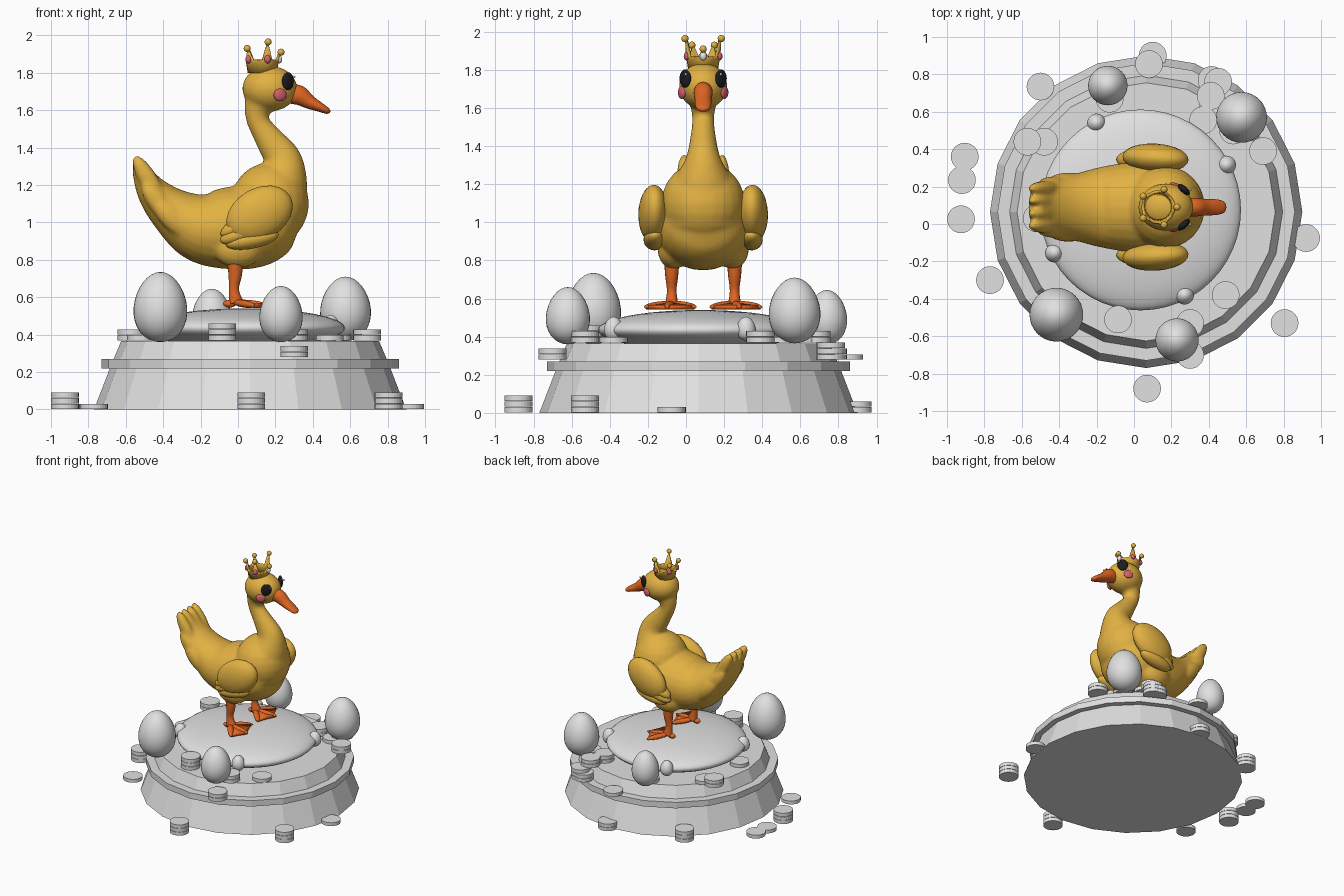
import bpy, bmesh
from math import sin, cos, pi, tau, atan2
from mathutils import Matrix, Vector

default_cube = bpy.data.objects.get("Cube")
if default_cube:
    bpy.data.objects.remove(default_cube)

MID_Y = .09  # symmetry plane of the bird


def material(name, red, green, blue):
    mat = bpy.data.materials.new(name)
    mat.use_nodes = True
    colour = (red, green, blue, 1)
    mat.diffuse_color = colour
    mat.node_tree.nodes["Principled BSDF"].inputs["Base Color"].default_value = colour
    return mat


stone = material("pale stone", .75, .75, .75)
gold = material("golden yellow", .76, .44, .055)
orange = material("orange", .74, .13, .016)
pink = material("pink", .68, .12, .16)
black = material("eye black", .012, .012, .014)
white = material("pearl white", .85, .85, .85)


def finish(bm, name, mat, smooth=True):
    bmesh.ops.recalc_face_normals(bm, faces=bm.faces)
    for face in bm.faces:
        face.smooth = smooth
    mesh = bpy.data.meshes.new(name)
    bm.to_mesh(mesh)
    bm.free()
    mesh.materials.append(mat)
    obj = bpy.data.objects.new(name, mesh)
    bpy.context.scene.collection.objects.link(obj)
    return obj


def ellipsoid(bm, centre, size, direction=(1, 0), yaw=0, segments=24):
    """Stretched sphere whose long axis follows an (x, z) direction."""
    pitch = atan2(-direction[1], direction[0])
    matrix = (Matrix.Translation(centre) @ Matrix.Rotation(yaw, 4, "Z")
              @ Matrix.Rotation(pitch, 4, "Y") @ Matrix.Diagonal((*size, 1)))
    return bmesh.ops.create_uvsphere(bm, u_segments=segments, v_segments=segments // 2,
                                     radius=1, matrix=matrix)["verts"]


def bridge(bm, rings):
    """Join rings of vertices into a capped tube."""
    count = len(rings[0])
    for low, high in zip(rings, rings[1:]):
        for i in range(count):
            j = (i + 1) % count
            bm.faces.new((low[i], low[j], high[j], high[i]))
    bm.faces.new(rings[0])
    bm.faces.new(rings[-1])


def loft(bm, stations, y=MID_Y, segments=24, steps=5):
    """Smooth tube through stations of (x, z, in-plane radius, half width)."""
    keys = [Vector(s) for s in stations]
    keys = [keys[0]] + keys + [keys[-1]]
    path = []
    for a, b, c, d in zip(keys, keys[1:], keys[2:], keys[3:]):
        for k in range(steps):
            t = k / steps
            path.append(b + (c - a) * (t / 2) + (a * 2 - b * 5 + c * 4 - d) * (t * t / 2)
                        + (b * 3 - a - c * 3 + d) * (t ** 3 / 2))
    path.append(keys[-1])
    rings = []
    for i, (x, z, radius, width) in enumerate(path):
        ahead, behind = path[min(i + 1, len(path) - 1)], path[max(i - 1, 0)]
        tangent = Vector((ahead[0] - behind[0], ahead[1] - behind[1])).normalized()
        ring = []
        for k in range(segments):
            up = radius * cos(tau * k / segments)
            side = width * sin(tau * k / segments)
            ring.append(bm.verts.new((x - tangent.y * up, y + side, z + tangent.x * up)))
        rings.append(ring)
    bridge(bm, rings)


def lathe(bm, profile, x, y, segments):
    bridge(bm, [[bm.verts.new((x + r * cos(tau * i / segments), y + r * sin(tau * i / segments), z))
                 for i in range(segments)] for r, z in profile])


# Stepped pedestal with a rim
bm = bmesh.new()
lathe(bm, [(.835, 0), (.75, .22), (.795, .22), (.795, .27), (.73, .27), (.69, .365)], .065, .065, 20)
finish(bm, "pedestal", stone, smooth=False)

# Rounded cushion
bm = bmesh.new()
ellipsoid(bm, (.035, .075, .435), (.537, .537, .105), segments=48)
finish(bm, "cushion", stone)

# Eggs: position, radius, base height, total height
eggs = [(-.14, .74, .105, .36, .285), (.575, .57, .135, .365, .345),
        (-.415, -.485, .143, .36, .375), (.23, -.62, .115, .36, .3),
        (-.2, .54, .05, .38, .125), (.495, .315, .05, .38, .125),
        (-.425, -.155, .05, .38, .125), (.27, -.38, .05, .38, .125)]
for x, y, radius, base, height in eggs:
    bm = bmesh.new()
    middle = base + height / 2
    for vert in ellipsoid(bm, (0, 0, 0), (radius, radius, height / 2), segments=32):
        taper = 1 - .12 * vert.co.z / (height / 2)
        vert.co = (x + vert.co.x * taper, y + vert.co.y * taper, middle + vert.co.z)
    finish(bm, "egg", stone)

# Coin stacks grouped by resting height: x, y, number of coins
GROUND, STEP, TOP = 0, .278, .368
coin_stacks = {
    GROUND: [(.1, .9, 2), (-.5, .735, 3), (-.905, .36, 1), (-.92, .235, 1), (-.925, .025, 3),
             (-.77, -.3, 1), (.92, -.075, 1), (.805, -.53, 3), (.07, -.88, 3)],
    STEP: [(.08, .855, 1), (.415, .77, 2), (.45, .76, 3), (.3, -.7, 2)],
    TOP: [(.41, .685, 2), (.42, .62, 1), (.37, .555, 2), (.69, .39, 2), (-.57, .44, 2),
          (-.48, .44, 1), (-.13, .67, 1), (-.52, .03, 1), (.3, -.53, 2), (-.085, -.51, 3),
          (.49, -.38, 1), (.53, .5, 1)],
}
COIN_RADIUS, COIN_HEIGHT = .074, .031
for base, stacks in coin_stacks.items():
    for x, y, count in stacks:
        bm = bmesh.new()
        for level in range(count):
            z = base + COIN_HEIGHT * (level + .5)
            bmesh.ops.create_cone(bm, cap_ends=True, segments=28, radius1=COIN_RADIUS,
                                  radius2=COIN_RADIUS, depth=COIN_HEIGHT * .92,
                                  matrix=Matrix.Translation((x, y, z)))
        finish(bm, "coin_stack", stone, smooth=False)

# Body, neck, head, thighs and tail fused into one smooth skin
bm = bmesh.new()
loft(bm, [(-.53, 1.3, .04, .1), (-.46, 1.17, .085, .135), (-.35, 1.06, .13, .165),
          (-.2, .975, .19, .21), (-.03, .97, .222, .24), (.12, .985, .215, .245),
          (.24, 1.03, .16, .19), (.31, 1.05, .08, .1)])
ellipsoid(bm, (.17, 1.11, 1.09)[:1] + (MID_Y, 1.1), (.21, .22, .22))
loft(bm, [(.15, 1.03, .2, .22), (.185, 1.13, .195, .2), (.23, 1.24, .145, .145),
          (.235, 1.34, .103, .09), (.17, 1.44, .077, .068), (.108, 1.54, .06, .058),
          (.11, 1.62, .078, .07), (.15, 1.7, .1, .1)])
ellipsoid(bm, (.17, MID_Y, 1.715), (.148, .128, .122))
for side in (-1, 1):
    ellipsoid(bm, (0, MID_Y + side * .155, .86), (.13, .085, .105))
    for spread in (.035, .1):
        ellipsoid(bm, (-.475, MID_Y + side * spread, 1.22), (.16, .04, .05), (-.5, .87))
    ellipsoid(bm, (-.42, MID_Y + side * .125, 1.1), (.14, .04, .055), (-.62, .78))
    ellipsoid(bm, (-.35, MID_Y + side * .14, 1.02), (.14, .045, .06), (-.72, .7))
body = finish(bm, "body", gold)
remesh = body.modifiers.new("fuse", "REMESH")
remesh.mode = "VOXEL"
remesh.voxel_size = .013
remesh.use_smooth_shade = True
soften = body.modifiers.new("soften", "SMOOTH")
soften.factor = .5
soften.iterations = 6

# Wings, legs, webbed feet, eyes and cheeks on both sides
for side, label in ((-1, "right"), (1, "left")):
    def across(offset):
        return MID_Y + side * offset

    bm = bmesh.new()
    ellipsoid(bm, (.115, across(.262), 1.045), (.19, .078, .137), (.85, .5), yaw=-side * .06)
    for x, z, tilt in ((.035, 1.0, .55), (.04, .95, .38), (.075, .91, .2)):
        ellipsoid(bm, (x, across(.255), z), (.145, .058, .05), (-1, -tilt))
    finish(bm, label + "_wing", gold)

    bm = bmesh.new()
    loft(bm, [(-.015, .8, .045, .04), (-.015, .72, .036, .034), (-.022, .64, .027, .025),
              (-.01, .57, .04, .035)], across(.165), 16)
    finish(bm, label + "_leg", orange)

    bm = bmesh.new()
    ankle = Vector((-.02, across(.165), .575))
    tips = [Vector((x, across(y), .555)) for x, y in ((.09, .045), (.15, .19), (.08, .3))]
    for tip in tips:
        reach = tip - ankle
        ellipsoid(bm, (ankle + tip) / 2, (reach.length / 2 + .015, .023, .02),
                  (1, -.1), yaw=atan2(reach.y, reach.x), segments=16)
    ellipsoid(bm, (-.045, across(.165), .565), (.035, .022, .02), segments=16)
    outline = [ankle, tips[0], tips[0].lerp(tips[1], .5) * .97 + ankle * .03, tips[1],
               tips[1].lerp(tips[2], .5) * .97 + ankle * .03, tips[2]]
    bridge(bm, [[bm.verts.new((p.x, p.y, p.z + lift)) for p in outline] for lift in (-.012, .01)])
    finish(bm, label + "_foot", orange)

    bm = bmesh.new()
    ellipsoid(bm, (.267, across(.094), 1.755), (.04, .018, .048), yaw=-side * .75)
    finish(bm, label + "_eye", black)
    bm = bmesh.new()
    ellipsoid(bm, (.3, across(.092), 1.778), (.007, .007, .007), segments=12)
    finish(bm, label + "_eye_glint", white)
    bm = bmesh.new()
    ellipsoid(bm, (.225, across(.112), 1.682), (.037, .016, .034), yaw=-side * .4)
    finish(bm, label + "_cheek", pink)

# Beak
bm = bmesh.new()
loft(bm, [(.28, 1.685, .05, .045), (.325, 1.68, .053, .05), (.38, 1.645, .038, .044),
          (.44, 1.615, .025, .042), (.48, 1.595, .016, .03), (.492, 1.588, .003, .006)])
finish(bm, "beak", orange)

# Crown: flared band with five points, beads and gems
POINTS, CROWN_X = 5, .13
bead_heights = [1.91, 1.965, 1.93, 1.93, 1.965]


def crown_spot(angle, radius, z):
    return (CROWN_X + radius * cos(angle), MID_Y + radius * sin(angle), z)


bm = bmesh.new()
columns = POINTS * 4
bands = [[], [], []]
for i in range(columns):
    angle = tau * i / columns
    bands[0].append(bm.verts.new(crown_spot(angle, .078, 1.8)))
    bands[1].append(bm.verts.new(crown_spot(angle, .088, 1.86)))
    peak = bead_heights[i // 4] if i % 4 == 0 else (1.868 if i % 2 else 1.864)
    bands[2].append(bm.verts.new(crown_spot(angle, .1 if i % 4 == 0 else .091, peak)))
for low, high in zip(bands, bands[1:]):
    for i in range(columns):
        j = (i + 1) % columns
        bm.faces.new((low[i], low[j], high[j], high[i]))
crown = finish(bm, "crown", gold)
thickness = crown.modifiers.new("thickness", "SOLIDIFY")
thickness.thickness = .014

bm = bmesh.new()
for i, height in enumerate(bead_heights):
    ellipsoid(bm, crown_spot(tau * i / POINTS, .1, height), (.019, .019, .019), segments=16)
finish(bm, "crown_beads", gold)
for i in range(POINTS):
    bm = bmesh.new()
    ellipsoid(bm, crown_spot(tau * i / POINTS, .092, 1.872), (.014, .018, .022),
              yaw=tau * i / POINTS, segments=16)
    finish(bm, "crown_gem", pink if i else white)
